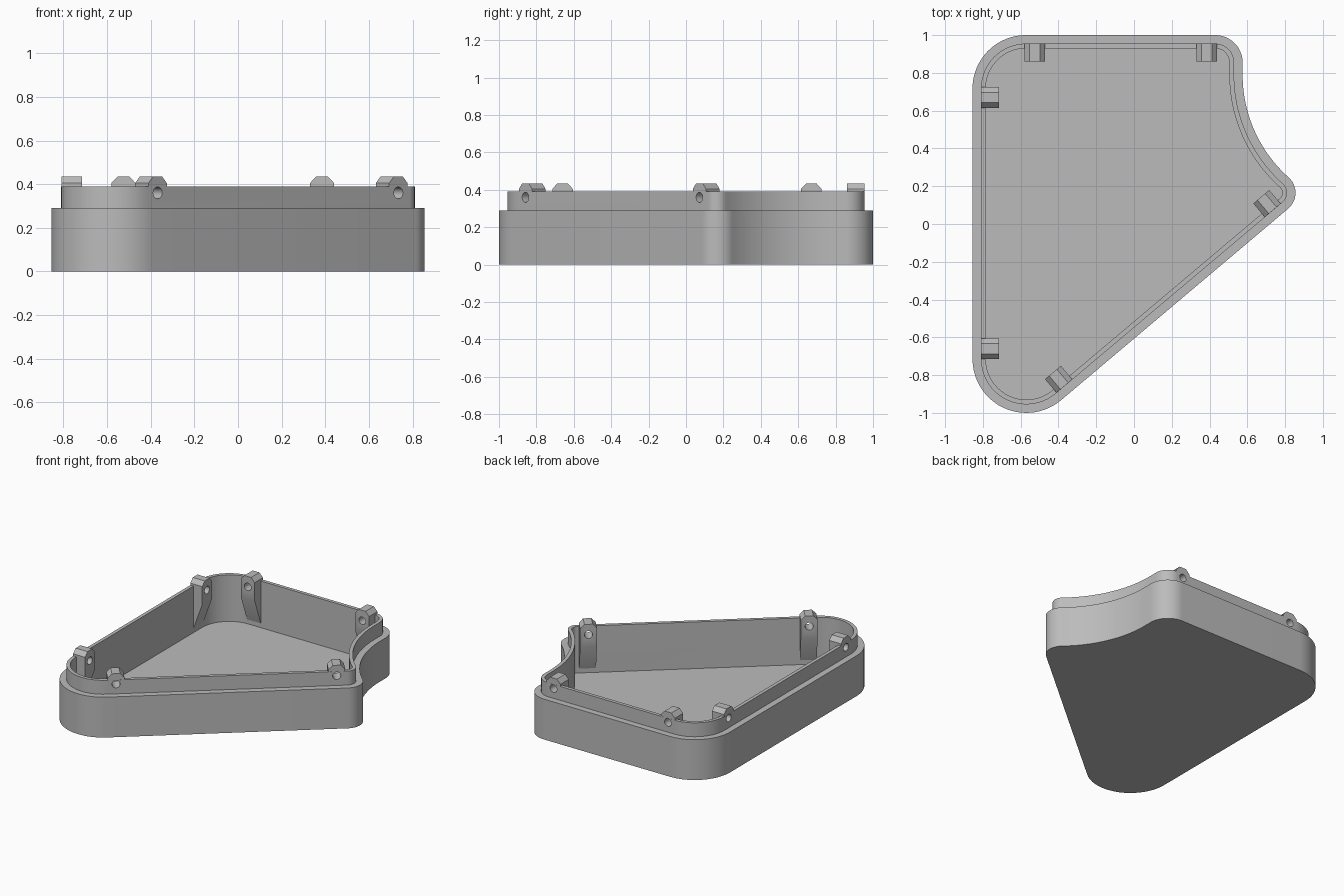
import bpy, bmesh
from math import atan2, acos, hypot, cos, sin, pi
from mathutils import Vector, Matrix

if "Cube" in bpy.data.objects:
    bpy.data.objects.remove(bpy.data.objects["Cube"])

grey = bpy.data.materials.new("plain grey")
grey.use_nodes = True
grey.diffuse_color = (0.5, 0.5, 0.5, 1)
grey.node_tree.nodes["Principled BSDF"].inputs["Base Color"].default_value = grey.diffuse_color

# Heights and wall insets
STEP_Z, LIP_Z, FLOOR_Z = 0.29, 0.39, 0.055
LIP_IN, WALL = 0.045, 0.07

# Corner circles of the outline: x, y, radius
BACK_RIGHT = (-0.572, 0.717, 0.283)
BACK_LEFT = (0.43, 0.855, 0.145)
TIP = (0.745, 0.165, 0.11)
FRONT = (-0.57, -0.715, 0.285)

# Hollow side: an arc tangent to the straight edge and to the tip circle
edge_x, hollow_y = 0.575, 0.79
dx, dy = edge_x - TIP[0], hollow_y - TIP[1]
hollow_r = (dx * dx + dy * dy - TIP[2] ** 2) / (2 * (TIP[2] - dx))
hollow_x = edge_x + hollow_r
hollow_turn = atan2(dy, hollow_x - TIP[0])

# Slanted side: common tangent of the front and tip circles
vx, vy = TIP[0] - FRONT[0], TIP[1] - FRONT[1]
slant = atan2(vy, vx) - acos((FRONT[2] - TIP[2]) / hypot(vx, vy))


def arc(x, y, r, a, b, n=20):
    return [(x + r * cos(a + (b - a) * i / n), y + r * sin(a + (b - a) * i / n))
            for i in range(n + 1)]


def outline(d):
    """Body outline moved inwards by d."""
    def corner(c, a, b):
        return arc(c[0], c[1], c[2] - d, a, b)
    return (corner(BACK_RIGHT, pi, pi / 2) + corner(BACK_LEFT, pi / 2, 0)
            + arc(hollow_x, hollow_y, hollow_r + d, pi, pi + hollow_turn, 28)
            + corner(TIP, hollow_turn, slant) + corner(FRONT, slant, -pi))


def make_object(name, bm):
    bmesh.ops.recalc_face_normals(bm, faces=bm.faces)
    mesh = bpy.data.meshes.new(name)
    bm.to_mesh(mesh)
    bm.free()
    mesh.materials.append(grey)
    ob = bpy.data.objects.new(name, mesh)
    bpy.context.collection.objects.link(ob)
    return ob


def bridge(bm, a, b):
    for i in range(len(a)):
        j = (i + 1) % len(a)
        bm.faces.new((a[i], a[j], b[j], b[i]))


# Tray body with stepped lip
bm = bmesh.new()
rings = [[bm.verts.new((x, y, z)) for x, y in outline(d)] for d, z in (
    (0, 0), (0, STEP_Z), (LIP_IN, STEP_Z), (LIP_IN, LIP_Z), (WALL, LIP_Z), (WALL, FLOOR_Z))]
for lower, upper in zip(rings, rings[1:]):
    bridge(bm, lower, upper)
bm.faces.new(rings[0])
bm.faces.new(rings[-1])
body = make_object("tray_body", bm)

# Screw block places: point on the lip's outer face and outward angle
n = Vector((cos(slant), sin(slant)))
reach = n.dot(Vector(FRONT[:2])) + FRONT[2] - LIP_IN
places = [((-0.81, y), pi) for y in (0.67, -0.66)]
places += [((x, 0.955), pi / 2) for x in (-0.525, 0.385)]
places += [((x, (reach - n.x * x) / n.y), slant) for x in (-0.368, 0.735)]


def block_profile(bottom):
    return ((-0.055, bottom), (0.055, bottom), (0.055, 0.405),
            (0.027, 0.435), (-0.027, 0.435), (-0.055, 0.405))


# Screw blocks with sloping undersides, and the drills for their holes
blocks, drills = bmesh.new(), bmesh.new()
for (x, y), angle in places:
    place = Matrix.Translation((x, y, 0)) @ Matrix.Rotation(angle, 4, "Z")
    ends = [[blocks.verts.new(place @ Vector((-depth, t, z))) for t, z in block_profile(bottom)]
            for depth, bottom in ((0.0005, 0.02), (0.095, 0.275))]
    bridge(blocks, *ends)
    for end in ends:
        blocks.faces.new(end)
    bmesh.ops.create_cone(drills, cap_ends=True, segments=24, radius1=0.027, radius2=0.027, depth=0.3,
                          matrix=place @ Matrix.Translation((-0.03, 0, 0.36)) @ Matrix.Rotation(pi / 2, 4, "Y"))
screw_blocks = make_object("screw_blocks", blocks)
drill = make_object("hole_cutter", drills)
drill.hide_render = True

# Drill the holes and shade
for ob in (body, screw_blocks):
    mod = ob.modifiers.new("holes", "BOOLEAN")
    mod.operation, mod.solver, mod.object = "DIFFERENCE", "EXACT", drill
    bpy.ops.object.select_all(action="DESELECT")
    bpy.context.view_layer.objects.active = ob
    ob.select_set(True)
    bpy.ops.object.modifier_apply(modifier=mod.name)
    bpy.ops.object.shade_smooth_by_angle(angle=0.5)
bpy.data.objects.remove(drill)
